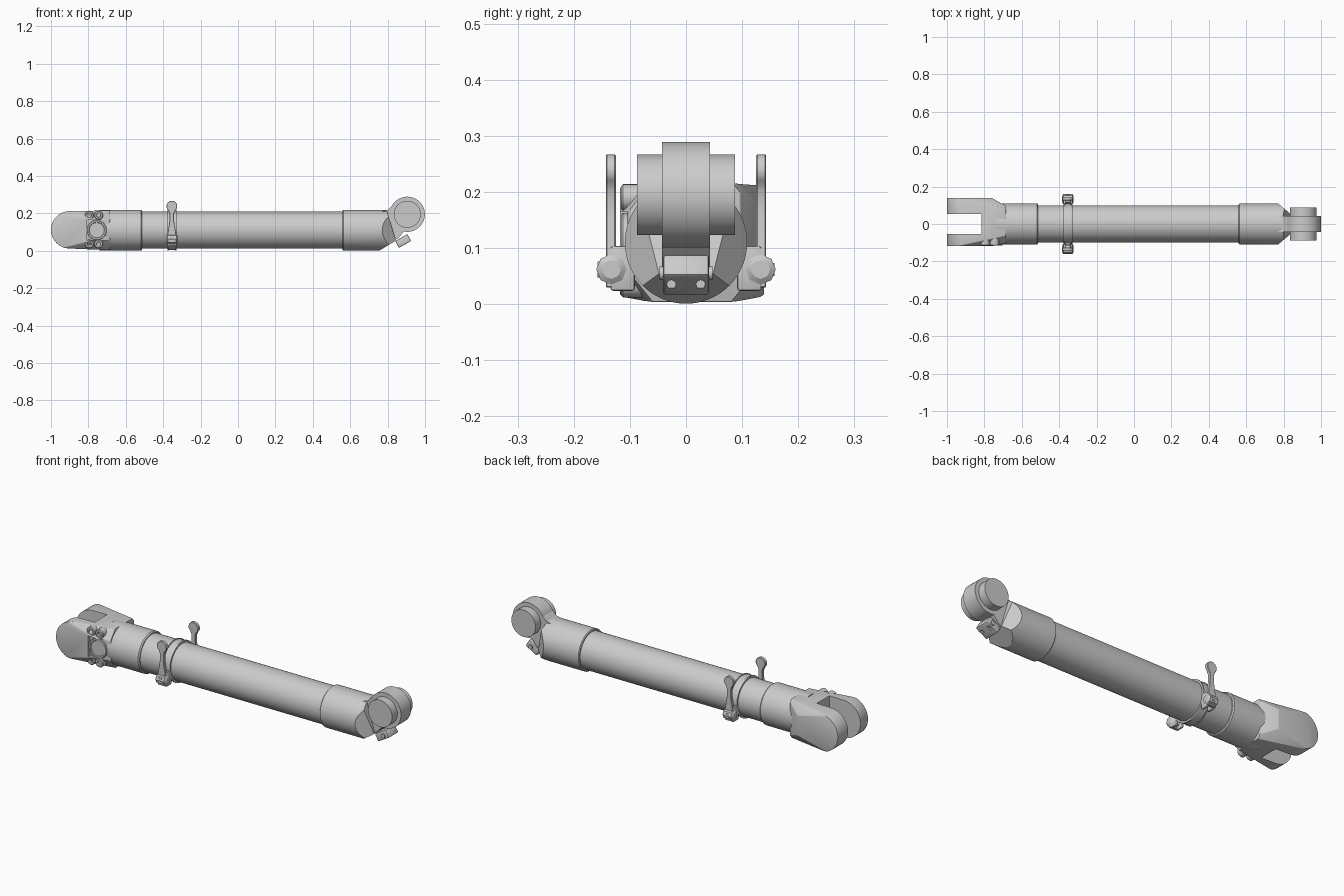
import bpy, bmesh
from math import pi, cos, sin, radians
from mathutils import Vector, Matrix

if "Cube" in bpy.data.objects:
    bpy.data.objects.remove(bpy.data.objects["Cube"])

ZC = 0.11  # height of the tube axis


def add(name, bm):
    bmesh.ops.recalc_face_normals(bm, faces=bm.faces)
    me = bpy.data.meshes.new(name)
    bm.to_mesh(me)
    bm.free()
    ob = bpy.data.objects.new(name, me)
    bpy.context.collection.objects.link(ob)
    return ob


def lathe(name, axis, centre, profile, n=64):
    """Solid of revolution; profile is (distance along axis, radius)."""
    bm = bmesh.new()
    rings = []
    for d, r in profile:
        ring = []
        for i in range(n):
            u, v = r * cos(2 * pi * i / n), r * sin(2 * pi * i / n)
            off = {'x': (d, u, v), 'y': (u, d, v), 'z': (u, v, d)}[axis]
            ring.append(bm.verts.new(Vector(centre) + Vector(off)))
        rings.append(ring)
    for a, b in zip(rings, rings[1:]):
        for i in range(n):
            j = (i + 1) % n
            bm.faces.new((a[i], a[j], b[j], b[i]))
    bm.faces.new(rings[0])
    bm.faces.new(rings[-1])
    return add(name, bm)


def prism(name, outline, y0, y1):
    """Outline in x/z, extruded along y."""
    bm = bmesh.new()
    f = bm.faces.new([bm.verts.new((x, y0, z)) for x, z in outline])
    res = bmesh.ops.extrude_face_region(bm, geom=[f])
    vs = [v for v in res['geom'] if isinstance(v, bmesh.types.BMVert)]
    bmesh.ops.translate(bm, verts=vs, vec=(0, y1 - y0, 0))
    return add(name, bm)


def box(name, centre, size, tilt=0):
    bm = bmesh.new()
    bmesh.ops.create_cube(bm, size=1)
    m = Matrix.Translation(centre) @ Matrix.Rotation(-tilt, 4, 'Y') @ Matrix.Diagonal((*size, 1))
    bmesh.ops.transform(bm, matrix=m, verts=bm.verts)
    return add(name, bm)


def slice_off(ob, planes):
    """Trim away the outer side of each (point, normal) plane and cap it."""
    bm = bmesh.new()
    bm.from_mesh(ob.data)
    for co, no in planes:
        bmesh.ops.bisect_plane(bm, geom=bm.verts[:] + bm.edges[:] + bm.faces[:], plane_co=co,
                               plane_no=Vector(no).normalized(), clear_outer=True)
        bmesh.ops.holes_fill(bm, edges=[e for e in bm.edges if e.is_boundary])
    bmesh.ops.recalc_face_normals(bm, faces=bm.faces)
    bm.to_mesh(ob.data)
    bm.free()


def apply_mod(ob, kind, **props):
    m = ob.modifiers.new(kind.lower(), kind)
    for k, v in props.items():
        setattr(m, k, v)
    bpy.context.view_layer.objects.active = ob
    bpy.ops.object.modifier_apply(modifier=m.name)


def bevel(ob, w, seg=2):
    apply_mod(ob, 'BEVEL', width=w, segments=seg, limit_method='ANGLE', angle_limit=radians(25))


def subtract(ob, cutter):
    apply_mod(ob, 'BOOLEAN', object=cutter, operation='DIFFERENCE', solver='EXACT')
    bpy.data.objects.remove(cutter)


def arc(cx, cz, r, a0, a1, n):
    return [(cx + r * cos(radians(a0 + (a1 - a0) * i / n)),
             cz + r * sin(radians(a0 + (a1 - a0) * i / n))) for i in range(n + 1)]


# main tube and left collar
lathe('main_tube', 'x', (0, 0, ZC), [(-0.55, 0.099), (0.6, 0.099)])
lathe('left_collar', 'x', (0, 0, ZC), [(-0.74, 0.108), (-0.7, 0.109), (-0.518, 0.109), (-0.512, 0.104)])

# right sleeve, trimmed to a wedge that runs into the eye
sleeve = lathe('right_sleeve', 'x', (0, 0, ZC), [(0.56, 0.105), (0.564, 0.109), (0.88, 0.109)])
slice_off(sleeve, [((0.76, 0, 0.003), (0.055, 0, -0.09)),
                   ((0.85, 0.043, 0), (0.067, 0.08, 0)),
                   ((0.85, -0.043, 0), (0.067, -0.08, 0)),
                   ((0.86, 0, 0), (1, 0, 0.3))])

# eye with its web and cross pin
prism('eye_web', [(0.72, 0.04), (0.80, 0.035), (0.86, 0.07), (0.90, 0.12),
                  (0.90, 0.28), (0.85, 0.265), (0.80, 0.217), (0.72, 0.2)], -0.043, 0.043)
EYE = (0.905, 0, 0.195)
lathe('eye_ring', 'y', EYE, [(-0.043, 0.094), (0.043, 0.094)], 72)
lathe('cross_pin', 'y', EYE, [(-0.087, 0.072), (0.087, 0.072)], 64)

# small tilted bracket below the eye, with two screws
T = radians(30)
bracket = box('lower_bracket', (0.883, 0, 0.052), (0.075, 0.082, 0.042), T)
bevel(bracket, 0.005)
for s in (-1, 1):
    lathe('bracket_screw', 'y', (0.893, s * 0.041, 0.055), [(-0.006, 0.012), (0.006, 0.012)], 16)
    hole = lathe('screw_hole_cutter', 'x', (0.905, s * 0.026, 0.035), [(-0.02, 0.008), (0.05, 0.008)], 12)
    subtract(bracket, hole)

# fork: rounded outline, chamfered toward the collar, then slotted
YN, YP = -0.118, 0.139
fork = prism('fork', arc(-0.9, 0.112, 0.1, 90, 270, 24) +
             [(-0.76, 0.006), (-0.685, 0.004), (-0.685, 0.216), (-0.76, 0.214)], YN, YP)
planes = [((-0.76, YP, 0), (0.034, 0.06, 0)), ((-0.72, YN, 0), (0.02, -0.04, 0))]
for s, y in ((1, YP), (-1, YN)):
    planes += [((-0.95, y, 0.212), (1, s * 5.1, 4.03)), ((-0.95, y, 0.012), (1, s * 5.1, -4.03))]
slice_off(fork, planes)
bevel(fork, 0.008)
subtract(fork, box('slot_cutter', (-0.915, 0, ZC), (0.2, 0.106, 0.4)))
subtract(fork, box('recess_cutter', (-0.745, -0.134, ZC), (0.125, 0.06, 0.11)))

# round cover plate and four socket screws on the front of the fork
lathe('cover_plate', 'y', (-0.755, -0.1, ZC),
      [(0.01, 0.053), (-0.012, 0.053), (-0.015, 0.05), (-0.015, 0.042), (-0.011, 0.04)], 40)
for x in (-0.795, -0.745):
    for z in (0.036, 0.19):
        lathe('fork_screw', 'y', (x, -0.094, z),
              [(0.02, 0.024), (-0.018, 0.024), (-0.022, 0.02), (-0.022, 0.012), (-0.01, 0.011)], 24)

# clamp strap around the tube
CX = -0.354
strap = lathe('clamp_strap', 'x', (CX, 0, ZC),
              [(-0.024, 0.098), (-0.024, 0.108), (-0.018, 0.109), (-0.018, 0.105),
               (0.018, 0.105), (0.018, 0.109), (0.024, 0.108), (0.024, 0.098)])

# lever, hinge block and hinge barrel on each side
lever_outline = (arc(CX, 0.238, 0.029, -50, 230, 20) +
                 [(CX - 0.012, 0.2), (CX - 0.012, 0.16), (CX - 0.02, 0.11), (CX - 0.024, 0.08), (CX - 0.024, 0.03),
                  (CX + 0.024, 0.03), (CX + 0.024, 0.08), (CX + 0.02, 0.11), (CX + 0.012, 0.16), (CX + 0.012, 0.2)])
for s in (-1, 1):
    lever = prism('clamp_lever', lever_outline, s * 0.125, s * 0.143)
    bevel(lever, 0.002, 1)
    for dx in (-0.018, 0.018):
        cheek = box('hinge_cheek', (CX + dx, s * 0.113, 0.064), (0.012, 0.044, 0.08))
        bevel(cheek, 0.005)
    lathe('hinge_barrel', 'x', (CX, s * 0.133, 0.062),
          [(-0.031, 0.017), (-0.024, 0.027), (0.024, 0.027), (0.031, 0.017)], 8)
    lathe('hinge_nut', 'y', (CX, s * 0.148, 0.062), [(-0.01, 0.017), (0.01, 0.013)], 6)

# smooth shading with sharp edges kept
for ob in bpy.context.scene.objects:
    ob.select_set(True)
bpy.ops.object.shade_smooth_by_angle(angle=radians(30))
